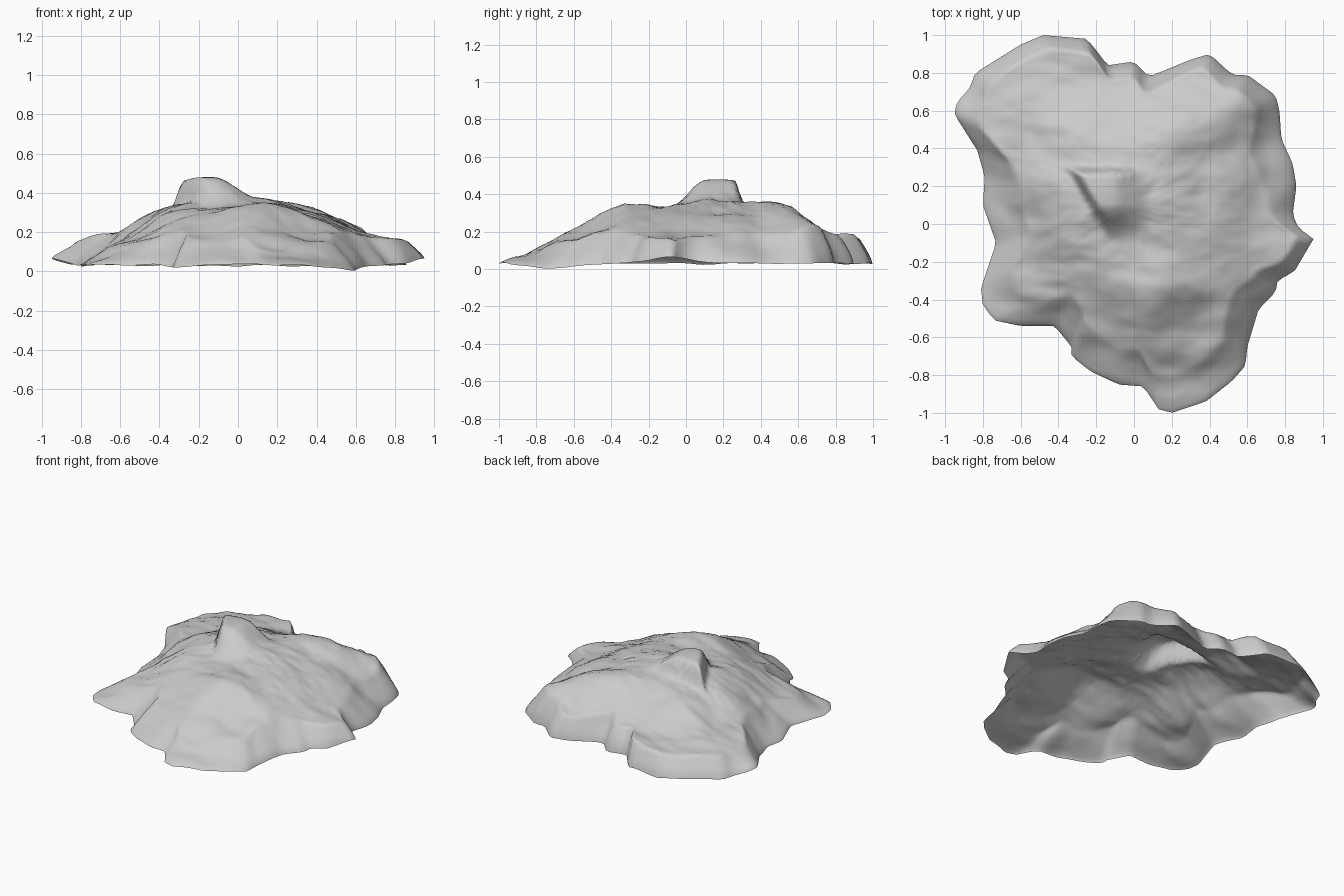
import bpy, bmesh, math
from mathutils import Vector, Matrix, noise

if "Cube" in bpy.data.objects:
    bpy.data.objects.remove(bpy.data.objects["Cube"])

OUTLINE = [(.95,-.08),(.87,-.02),(.84,.05),(.86,.2),(.84,.32),(.78,.45),(.77,.6),(.75,.68),
    (.6,.79),(.52,.79),(.4,.9),(.3,.87),(.08,.78),(0,.86),(-.14,.84),(-.2,.92),(-.25,.98),
    (-.48,1),(-.6,.95),(-.84,.8),(-.87,.72),(-.94,.64),(-.95,.58),(-.9,.5),(-.83,.39),
    (-.79,.25),(-.8,.1),(-.73,-.1),(-.81,-.34),(-.8,-.43),(-.74,-.51),(-.6,-.54),(-.42,-.54),
    (-.33,-.65),(-.33,-.7),(-.23,-.78),(-.08,-.85),(.05,-.86),(.13,-.98),(.2,-1),(.38,-.94),
    (.52,-.83),(.59,-.75),(.6,-.65),(.66,-.45),(.75,-.36),(.76,-.3),(.85,-.25)]

# Spot heights of the slopes and ridges
SPOTS = [(-.15,.15,.39),(.1,.1,.37),(.2,-.1,.33),(.1,-.38,.34),(-.08,-.22,.32),(-.3,-.1,.32),
    (-.4,.2,.34),(-.3,.4,.32),(0,.4,.33),(.15,.5,.35),(.32,.57,.34),(.52,.62,.26),(.3,.78,.17),
    (0,.72,.2),(-.2,.75,.2),(-.45,.88,.15),(-.78,.68,.15),(-.55,.6,.2),(-.58,.35,.2),
    (-.58,.1,.2),(-.58,-.2,.16),(-.72,-.4,.08),(-.5,-.4,.14),(-.25,-.42,.22),(-.22,-.66,.12),
    (.1,-.62,.2),(.2,-.87,.09),(.45,-.78,.08),(.48,-.45,.21),(.4,-.2,.29),(.4,.1,.3),
    (.45,.35,.29),(.68,.55,.15),(.72,.2,.17),(.65,-.1,.2),(.88,-.1,.15),(.68,-.3,.16),
    (.1,.25,.36),(-.72,.1,.12),(.35,-.6,.18)]


def bump(x, y, cx, cy, r):
    return math.exp(-((x - cx) ** 2 + (y - cy) ** 2) / r ** 2)


def ramp(value, width):
    s = min(1, max(0, value / width))
    return s * s * (3 - 2 * s)


def rock_noise(x, y):
    # Ledges run mostly along x
    return noise.fractal(Vector((x * 2.4, y * 4.6, 3.1)), 0.9, 2.1, 4)


def slope(x, y):
    # Weighted best-fit plane through the nearby spot heights
    m = [[.01, 0, 0], [0, .01, 0], [0, 0, 1e-6]]
    b = [0, 0, 0]
    for sx, sy, sz in SPOTS:
        row = (sx - x, sy - y, 1)
        w = bump(x, y, sx, sy, .16) + 1e-5
        for i in range(3):
            b[i] += w * row[i] * sz
            for j in range(3):
                m[i][j] += w * row[i] * row[j]
    return (Matrix(m).inverted() @ Vector(b)).z


def summit(x, y):
    # Steep on the slanting left edge and the back, fading to the right and front
    left = .87 * (x + .33) - .49 * (.25 - y)
    return ramp(left, .05) * ramp(.12 - x, .24) * ramp(y + .09, .2) * ramp(.31 - y, .05)


def ground(x, y):
    z = max(.04, slope(x, y)) + .026 * rock_noise(x, y)
    top = .48 - .8 * ((x + .15) ** 2 + (y - .17) ** 2)
    return z + max(0, top - z) * summit(x, y)


def ground_rim(x, y):
    z = (.03 + .04 * bump(x, y, .95, -.08, .2) + .04 * bump(x, y, -.95, .58, .15)
         - .03 * bump(x, y, .58, -.75, .2))
    return max(0, z + .014 * noise.noise(Vector((x * 5, y * 5, 0))))


def edge_wall(x, y):
    # The rim is steep at the back and right tip, gentler elsewhere
    steep = max(ramp(y - .4, .5), bump(x, y, .9, -.15, .3))
    return .19 - .11 * steep


def resample(points, count):
    pts = [Vector(p) for p in points]
    n = len(pts)
    lengths = [(pts[(i + 1) % n] - pts[i]).length for i in range(n)]
    step, result = sum(lengths) / count, []
    i, start = 0, 0
    for k in range(count):
        d = k * step
        while i < n - 1 and d > start + lengths[i]:
            start += lengths[i]
            i += 1
        result.append(pts[i].lerp(pts[(i + 1) % n], (d - start) / lengths[i]))
    return result


def open_shell(name, outline, centre, count, rings):
    """Rings run from the centre to the outline; the underside stays open."""
    bm = bmesh.new()
    c = Vector(centre)
    loop = resample(outline, count)
    hub = bm.verts.new((c.x, c.y, ground(c.x, c.y)))
    prev = None
    for j in range(1, rings + 1):
        t = 1 - (1 - j / rings) ** 1.25
        ring = []
        for p in loop:
            q = c.lerp(p, t)
            # Distance in from the rim sets how far the edge wall has risen
            w = min(1, (p - q).length / edge_wall(*p)) ** .7
            low = ground_rim(q.x, q.y)
            z = low + (ground(q.x, q.y) - low) * w
            ring.append(bm.verts.new((q.x, q.y, z)))
        for i in range(count):
            k = (i + 1) % count
            if prev:
                bm.faces.new((prev[i], ring[i], ring[k], prev[k]))
            else:
                bm.faces.new((hub, ring[i], ring[k]))
        prev = ring
    for f in bm.faces:
        f.smooth = True
    mesh = bpy.data.meshes.new(name)
    bm.to_mesh(mesh)
    bm.free()
    obj = bpy.data.objects.new(name, mesh)
    bpy.context.collection.objects.link(obj)
    return obj


# Rock mound with its raised summit
open_shell("rock_mound", OUTLINE, (-.05, .1), 170, 46)
